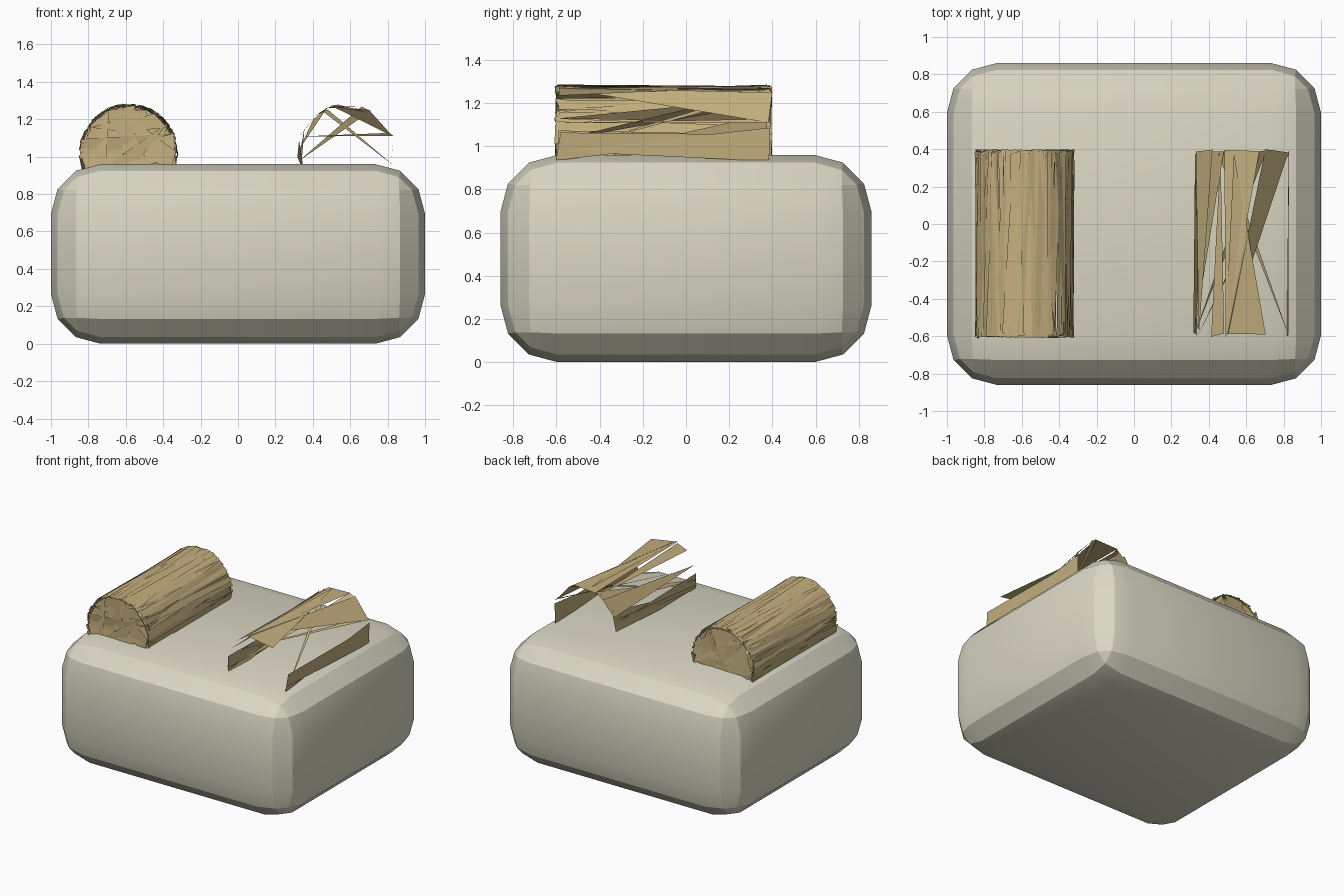
import bpy, bmesh, math, random

if "Cube" in bpy.data.objects:
    bpy.data.objects.remove(bpy.data.objects["Cube"])
random.seed(7)


def material(name, rgb):
    m = bpy.data.materials.new(name)
    m.diffuse_color = (*rgb, 1)
    m.use_nodes = True
    m.node_tree.nodes["Principled BSDF"].inputs["Base Color"].default_value = m.diffuse_color
    return m


cream = material("cream_fabric", (0.70, 0.68, 0.55))
straw = material("straw", (0.55, 0.43, 0.21))
R, FRONT, BACK, AXIS_Z = 0.262, -0.61, 0.39, 1.02

# Cushion block with three-step rounded edges
bpy.ops.mesh.primitive_cube_add(size=1, location=(0, 0, 0.48))
block = bpy.context.object
block.name = "cushion_block"
block.scale = (2.0, 1.72, 0.96)
bpy.ops.object.transform_apply(location=False, rotation=False, scale=True)
bev = block.modifiers.new("rounding", 'BEVEL')
bev.width, bev.segments = 0.265, 3
bpy.ops.object.modifier_apply(modifier="rounding")
bpy.ops.object.shade_smooth_by_angle(angle=math.radians(20))
block.data.materials.append(cream)


def shard_roll(name, cx, triangles):
    """Loose triangles; each corner is (angle in degrees, y, radius)."""
    bm = bmesh.new()
    for tri in triangles:
        bm.faces.new([bm.verts.new((cx + r * math.cos(math.radians(a)), y,
                                    AXIS_Z + r * math.sin(math.radians(a))))
                      for a, y, r in tri])
    me = bpy.data.meshes.new(name)
    bm.to_mesh(me)
    bm.free()
    me.materials.append(straw)
    ob = bpy.data.objects.new(name, me)
    bpy.context.collection.objects.link(ob)


def rim(a, end):
    y = FRONT + random.uniform(0, 0.03) if end == 'F' else BACK + random.uniform(-0.02, 0.01)
    return (a, y, R + random.uniform(-0.015, 0.005))


# Dense roll: long slivers around the side and ragged end caps
dense = []
for i in range(200):
    a = i * 1.8 + random.uniform(-6, 6)
    e, o = random.choice(['FB', 'BF'])
    w = random.uniform(12, 32)
    dense.append([rim(a, e), rim(a + w, e), rim(a + w / 2 + random.uniform(-22, 22), o)])
for end in 'FB':
    for i in range(22):
        a = i * 360 / 22
        dense.append([rim(a, end), rim(a + random.uniform(20, 60), end),
                      rim(a + random.uniform(120, 220), end)])
shard_roll("dense_straw_roll", -0.585, dense)

# Sparse roll: a few remaining slivers
sparse = ["F168 F195 B172", "F178 B112 B135", "F155 B128 B160", "F110 B70 B112",
          "F110 F60 B100", "F108 B20 B62", "F160 B20 B25", "F190 B60 B72",
          "F130 F112 B118", "F185 F205 B165", "F340 F10 B8", "F350 B15 B340",
          "F345 B120 B113", "F200 B150 B185"]
shard_roll("sparse_straw_roll", 0.58,
           [[rim(float(p[1:]), p[0]) for p in s.split()] for s in sparse])
